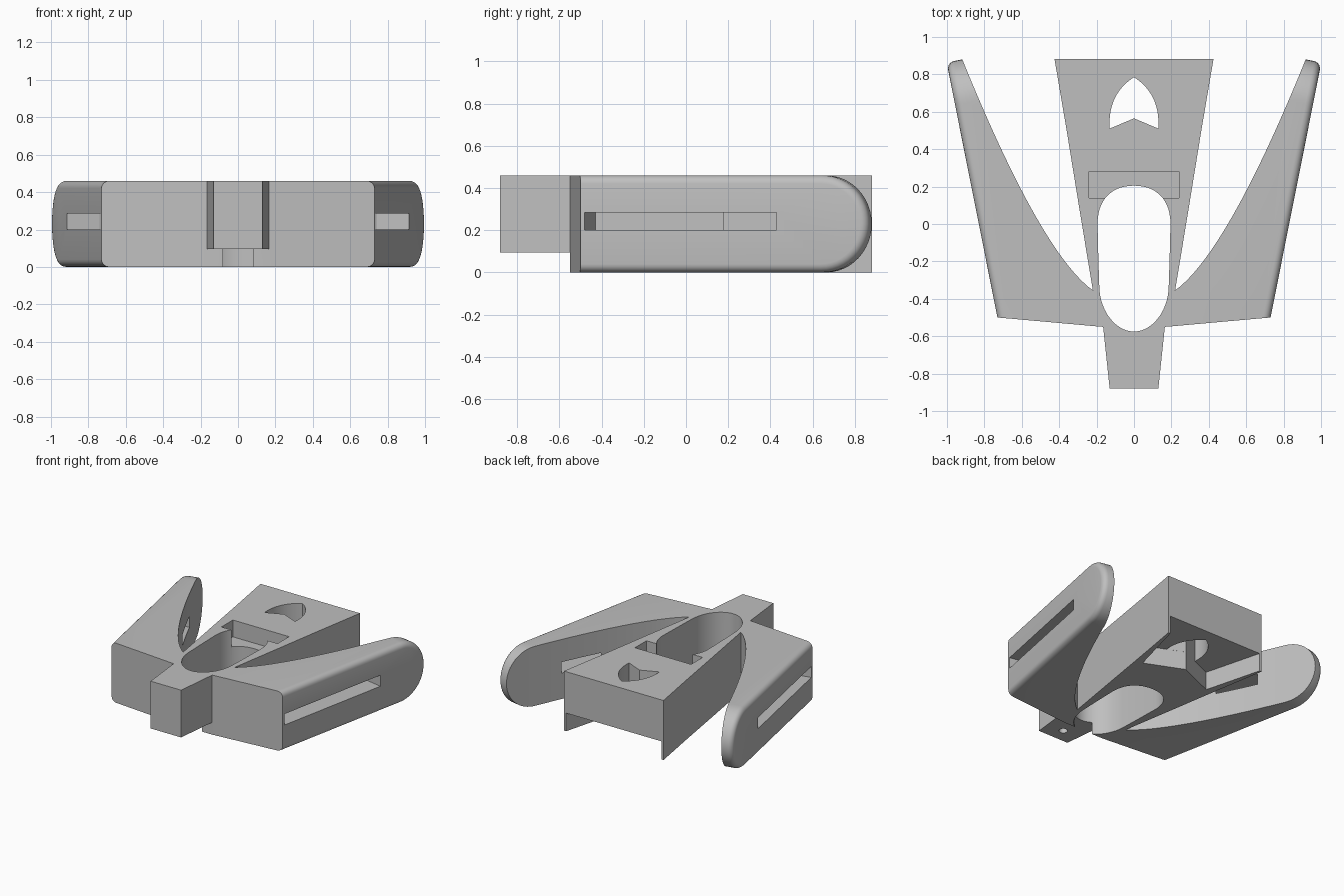
import bpy, bmesh, math
from mathutils import Vector
from mathutils.geometry import interpolate_bezier

cube = bpy.data.objects.get("Cube")
if cube:
    bpy.data.objects.remove(cube, do_unlink=True)

H = 0.46  # block height

grey = bpy.data.materials.new("plain grey")
grey.use_nodes = True
GREY = (0.52, 0.52, 0.52, 1)
grey.diffuse_color = GREY
for node in grey.node_tree.nodes:
    if node.type == 'BSDF_PRINCIPLED':
        node.inputs["Base Color"].default_value = GREY


def curve(a, b, c, d, n=14):
    """Points of a cubic curve in the plan."""
    pts = interpolate_bezier(*[Vector((*p, 0)) for p in (a, b, c, d)], n)
    return [(p.x, p.y) for p in pts]


def mirrored(half):
    """Close a half outline across the centre line."""
    return half + [(-x, y) for x, y in reversed(half) if abs(x) > 1e-4]


def solid(name, outline, low, high, place=lambda a, b, h: (a, b, h), round_top=0):
    """Extrude an outline from low to high, placed by a mapping function."""
    bm = bmesh.new()
    bottom = [bm.verts.new((a, b, low)) for a, b in outline]
    top = [bm.verts.new((a, b, high)) for a, b in outline]
    bm.faces.new(bottom)
    cap = bm.faces.new(top)
    n = len(outline)
    for i in range(n):
        j = (i + 1) % n
        bm.faces.new((bottom[i], bottom[j], top[j], top[i]))
    bmesh.ops.recalc_face_normals(bm, faces=bm.faces)
    if round_top:
        bmesh.ops.bevel(bm, geom=list(cap.edges), offset=round_top, segments=5,
                        profile=0.5, affect='EDGES')
    for v in bm.verts:
        v.co = place(*v.co)
    bmesh.ops.recalc_face_normals(bm, faces=bm.faces)
    mesh = bpy.data.meshes.new(name)
    bm.to_mesh(mesh)
    bm.free()
    mesh.materials.append(grey)
    obj = bpy.data.objects.new(name, mesh)
    bpy.context.collection.objects.link(obj)
    return obj


def combine(obj, tool, operation):
    """Apply a boolean and remove the tool."""
    mod = obj.modifiers.new("cut", 'BOOLEAN')
    mod.operation, mod.solver, mod.object = operation, 'EXACT', tool
    bpy.context.view_layer.update()
    deps = bpy.context.evaluated_depsgraph_get()
    mesh = bpy.data.meshes.new_from_object(obj.evaluated_get(deps))
    obj.modifiers.clear()
    obj.data = mesh
    bpy.data.objects.remove(tool, do_unlink=True)


# Central body: nose and flared tail
body = solid("body", mirrored([
    (0.13, -0.88), (0.165, -0.55), (0.22, -0.545), (0.22, -0.355),
    (0.295, 0.1), (0.36, 0.5), (0.425, 0.882)]), 0, H)

# Wings: plan shape trimmed by a round-ended, filleted side profile
ALONG = Vector((0.27, 1.355)).normalized()
OUT = Vector((ALONG.y, -ALONG.x))
CORNER = Vector((0.73, -0.5))
inner = curve((0.22, -0.355), (0.407, -0.218), (0.64, 0.195), (0.92, 0.885), 24)
wing_plan = [(0.19, -0.548), (0.85, -0.489), (1.15, 1.0), (0.967, 1.0)] \
    + inner[::-1] + [(0.19, -0.4)]
R = H / 2
side_profile = [(-0.4, H), (-0.4, 0)] + [
    (1.16 + R * math.cos(t), R + R * math.sin(t))
    for t in [math.pi * (i / 24 - 0.5) for i in range(25)]]

for side in (1, -1):
    def from_side(u, z, depth, s=side):
        p = CORNER + ALONG * u + OUT * depth
        return (s * p.x, p.y, z)

    wing = solid("wing", [(side * x, y) for x, y in wing_plan], -0.1, H + 0.1)
    trim = solid("wing_trim", side_profile, -1.2, 0, from_side, 0.04)
    combine(wing, trim, 'INTERSECT')
    slot = solid("wing_slot", [(0.02, 0.2), (0.948, 0.2), (0.948, 0.285), (0.02, 0.285)],
                 -0.26, 0.1, from_side)
    combine(wing, slot, 'DIFFERENCE')
    combine(body, wing, 'UNION')

# Oval opening through the middle
oval = curve((0, 0.205), (0.12, 0.205), (0.195, 0.13), (0.195, 0)) \
    + [(0.19, -0.2)] \
    + curve((0.185, -0.35), (0.175, -0.48), (0.09, -0.575), (0, -0.575))
combine(body, solid("oval_opening", mirrored(oval), -0.2, H + 0.2), 'DIFFERENCE')

# Arrow-shaped opening through the tail
arrow = curve((0, 0.785), (0.07, 0.74), (0.14, 0.66), (0.13, 0.51)) + [(0, 0.565)]
combine(body, solid("arrow_opening", mirrored(arrow), -0.2, H + 0.2), 'DIFFERENCE')

# Shallow cross pocket on top
pocket = [(0.24, 0.14), (0.24, 0.28)]
combine(body, solid("cross_pocket", mirrored(pocket), 0.33, H + 0.2), 'DIFFERENCE')

# Recess under the tail, leaving thin side fins
recess = [(0, 0.565), (0.29, 0.44), (0.425, 0.95)]
combine(body, solid("tail_recess", mirrored(recess), -0.2, 0.14), 'DIFFERENCE')

# Undercut below the nose, with a small peg hole
undercut = [(0.3, -1.0), (0.3, -0.55)]
combine(body, solid("nose_undercut", mirrored(undercut), -0.2, 0.095), 'DIFFERENCE')
peg = [(0.03 * math.cos(i * math.tau / 20), -0.77 + 0.03 * math.sin(i * math.tau / 20))
       for i in range(20)]
combine(body, solid("peg_hole", peg, -0.1, 0.25), 'DIFFERENCE')

bpy.ops.object.select_all(action='DESELECT')
body.select_set(True)
bpy.context.view_layer.objects.active = body
bpy.ops.object.shade_smooth_by_angle(angle=math.radians(30))
